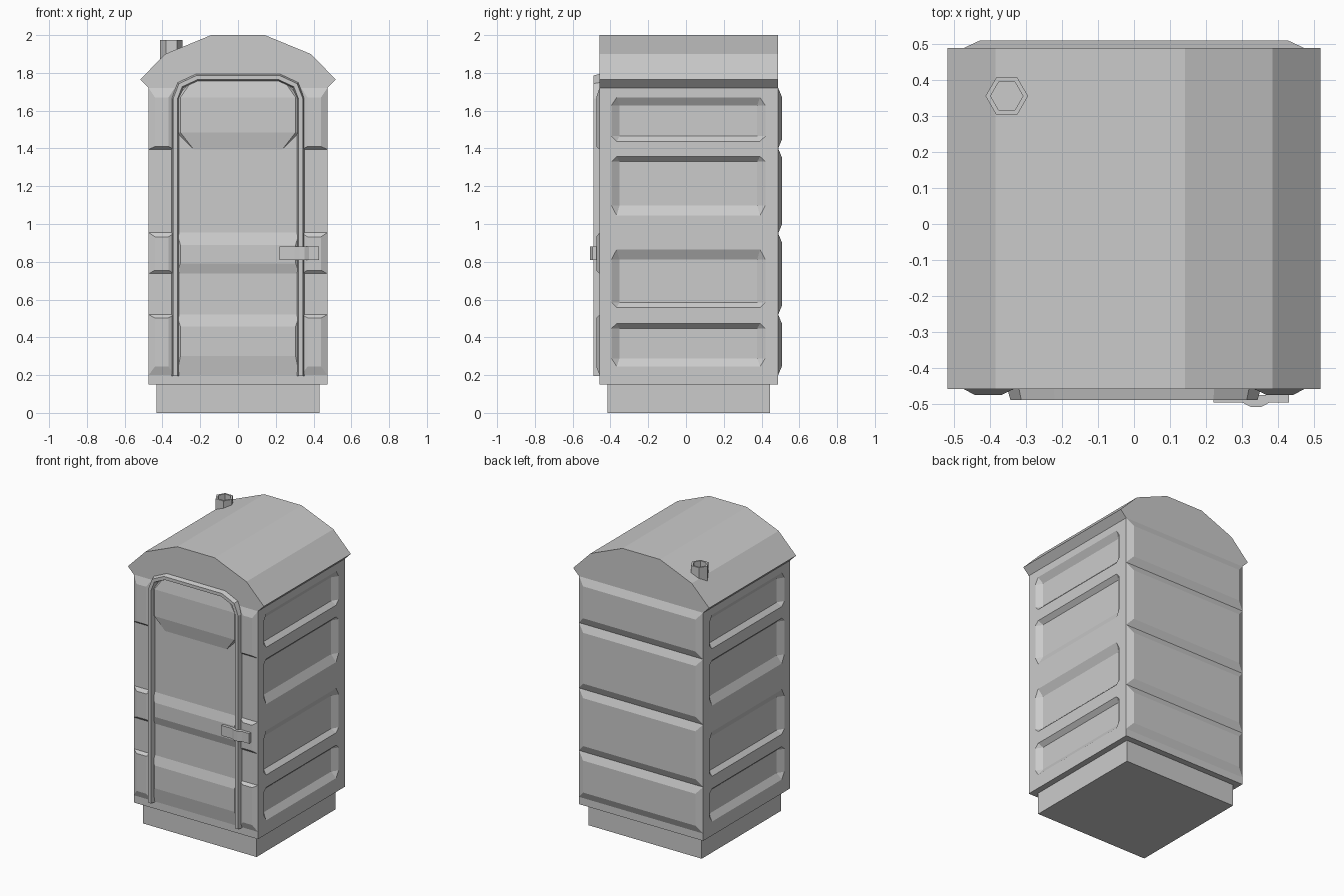
import bpy, bmesh, math
from mathutils import Vector

cube = bpy.data.objects.get("Cube")
if cube:
    bpy.data.objects.remove(cube, do_unlink=True)

grey = bpy.data.materials.new("plain grey")
grey.use_nodes = True
GREY = (0.6, 0.6, 0.6, 1)
grey.diffuse_color = GREY
grey.node_tree.nodes["Principled BSDF"].inputs["Base Color"].default_value = GREY

HALF, FRONT, BACK = 0.473, -0.458, 0.488


def finish(name, bm):
    bmesh.ops.recalc_face_normals(bm, faces=bm.faces)
    mesh = bpy.data.meshes.new(name)
    bm.to_mesh(mesh)
    bm.free()
    mesh.materials.append(grey)
    obj = bpy.data.objects.new(name, mesh)
    bpy.context.collection.objects.link(obj)
    return obj


def prism(name, profile, vector):
    """Extrude a closed 3D outline along a vector."""
    bm = bmesh.new()
    face = bm.faces.new([bm.verts.new(p) for p in profile])
    ext = bmesh.ops.extrude_face_region(bm, geom=[face])["geom"]
    verts = [v for v in ext if isinstance(v, bmesh.types.BMVert)]
    bmesh.ops.translate(bm, verts=verts, vec=vector)
    return finish(name, bm)


def octagon(u0, u1, z0, z1, cu, low, high):
    """Rectangle with its corners cut by cu across and low/high in height."""
    if not cu:
        return [(u0, z0), (u1, z0), (u1, z1), (u0, z1)]
    return [(u0 + cu, z0), (u1 - cu, z0), (u1, z0 + low), (u1, z1 - high),
            (u1 - cu, z1), (u0 + cu, z1), (u0, z1 - high), (u0, z0 + low)]


def frustum(name, place, u, z, side, low, high, depth, cu=0, lead=0.01):
    """Sloped panel: wide at the wall, smaller at depth; place maps (u, z, d)."""
    wide = octagon(*u, *z, cu, low, high)
    small = octagon(u[0] + side, u[1] - side, z[0] + low, z[1] - high, 0, 0, 0)
    pts = [(a, b, d) for d in (-lead, 0) for a, b in wide]
    pts += [(a, b, depth) for a, b in small]
    bm = bmesh.new()
    for p in pts:
        bm.verts.new(place(*p))
    hull = bmesh.ops.convex_hull(bm, input=bm.verts)
    loose = [v for v in bm.verts if not v.link_faces]
    bmesh.ops.delete(bm, geom=loose, context='VERTS')
    bmesh.ops.dissolve_limit(bm, angle_limit=0.01, verts=bm.verts, edges=bm.edges)
    return finish(name, bm)


def on_front(u, z, d):
    return (u, FRONT - d, z)


def on_back(u, z, d):
    return (u, BACK + d, z)


# Cabin walls and arched roof in one extruded outline
half_outline = [(HALF, 0.15), (HALF, 1.72), (0.518, 1.765), (0.385, 1.9), (0.142, 2.0)]
outline = half_outline + [(-x, z) for x, z in reversed(half_outline)]
cabin = prism("cabin_and_roof", [(x, FRONT, z) for x, z in outline], (0, BACK - FRONT, 0))

# Sunken panels on both side walls: bottom, top, lower slope, upper slope
side_panels = [(1.437, 1.67, 0.028, 0.043), (1.045, 1.357, 0.053, 0.027),
               (0.558, 0.865, 0.027, 0.053), (0.246, 0.473, 0.043, 0.026)]
for s in (1, -1):
    for z0, z1, low, high in side_panels:
        cutter = frustum("panel_cutter", lambda u, z, d: (s * (HALF - d), u, z),
                         (-0.395, 0.42), (z0, z1), 0.043, low, high, 0.028, 0.028, 0.03)
        cutter.hide_render = True
        mod = cabin.modifiers.new("panel", 'BOOLEAN')
        mod.operation, mod.solver, mod.object = 'DIFFERENCE', 'EXACT', cutter
        bpy.context.view_layer.objects.active = cabin
        bpy.ops.object.modifier_apply(modifier=mod.name)
        bpy.data.objects.remove(cutter, do_unlink=True)

# Plinth
prism("plinth", [(x, y, 0) for x, y in
                 ((-0.432, -0.415), (0.432, -0.415), (0.432, 0.446), (-0.432, 0.446))],
      (0, 0, 0.15))

# Raised bands across the back wall
levels = [0.2, 0.52, 0.95, 1.4, 1.72]
for z0, z1 in zip(levels, levels[1:]):
    frustum("back_band", on_back, (-HALF, HALF), (z0, z1), 0.045, 0.05, 0.05, 0.021)

# Raised bands on the front posts and the door: bottom, top, door slopes, post slopes
front_bands = [(1.395, 1.72, 1.77, 0.09, 0.1, 0.015, 0.05),
               (0.737, 0.955, 0.955, 0.055, 0.065, 0.018, 0.023),
               (0.2, 0.52, 0.52, 0.1, 0.063, 0.045, 0.017)]
for z0, z1, door_top, dlow, dhigh, plow, phigh in front_bands:
    for name, u in (("right_post_band", (-HALF, -0.335)), ("left_post_band", (0.335, HALF))):
        frustum(name, on_front, u, (z0, z1), 0.033, plow, phigh, 0.017)
    frustum("door_band", on_front, (-0.325, 0.325), (z0, door_top), 0.02, dlow, dhigh, 0.017,
            0.09 if door_top > z1 else 0)

# Arched door frame: a trapezoid section swept along a mitred path
half_path = [(0.332, 0.195), (0.332, 1.663), (0.304, 1.735), (0.218, 1.775)]
path = [Vector(p) for p in half_path + [(-x, z) for x, z in reversed(half_path)]]
section = [(-0.019, 0), (-0.011, 0.031), (0.011, 0.031), (0.019, 0)]
bm = bmesh.new()
rings = []
for i, p in enumerate(path):
    before = (p - path[i - 1]).normalized() if i else (path[1] - p).normalized()
    after = (path[i + 1] - p).normalized() if i < len(path) - 1 else before
    along = (before + after).normalized()
    normal = Vector((along.y, -along.x)) / along.dot(before)
    rings.append([bm.verts.new(on_front(*(p + normal * w), d)) for w, d in section])
for a, b in zip(rings, rings[1:]):
    for k in range(4):
        j = (k + 1) % 4
        bm.faces.new((a[k], a[j], b[j], b[k]))
bm.faces.new(rings[0])
bm.faces.new(rings[-1])
finish("door_frame", bm)

# Latch plate stepping over the door frame
latch = [(0.22, -0.475), (0.22, -0.495), (0.3, -0.495), (0.325, -0.508),
         (0.352, -0.508), (0.377, -0.495), (0.43, -0.495), (0.43, -0.475)]
prism("door_latch", [(x, y, 0.81) for x, y in latch], (0, 0, 0.07))

# Hexagonal vent pipe with a hollow top
bm = bmesh.new()
loops = []
for r, z in ((0.059, 1.86), (0.059, 1.975), (0.045, 1.975), (0.045, 1.9)):
    angles = [math.tau * k / 6 for k in range(6)]
    loops.append([bm.verts.new((-0.353 + r * math.cos(t), 0.355 + r * math.sin(t), z))
                  for t in angles])
for a, b in zip(loops, loops[1:]):
    for k in range(6):
        j = (k + 1) % 6
        bm.faces.new((a[k], a[j], b[j], b[k]))
bm.faces.new(loops[0])
bm.faces.new(loops[-1])
finish("vent_pipe", bm)
